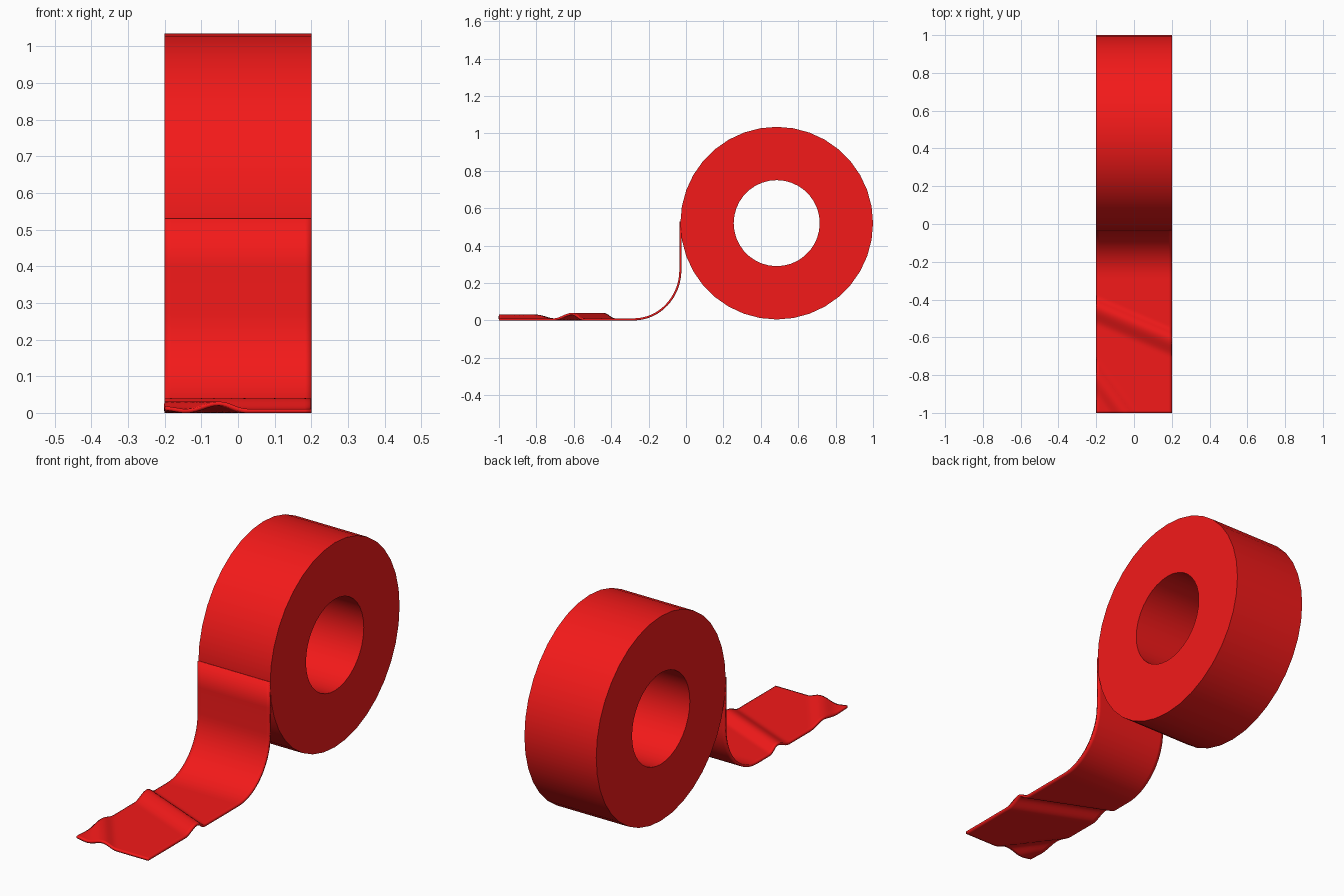
import bpy, bmesh, math

if "Cube" in bpy.data.objects:
    bpy.data.objects.remove(bpy.data.objects["Cube"])

red = bpy.data.materials.new("red")
red.diffuse_color = (0.9, 0.01, 0.01, 1)
red.use_nodes = True
red.node_tree.nodes["Principled BSDF"].inputs["Base Color"].default_value = red.diffuse_color

HALF_W = 0.2                     # half width of the tape
CY, CZ, R_OUT, R_IN = 0.485, 0.52, 0.515, 0.23
THICK = 0.011


def finish(bm, name):
    bmesh.ops.recalc_face_normals(bm, faces=bm.faces)
    mesh = bpy.data.meshes.new(name)
    bm.to_mesh(mesh)
    bm.free()
    obj = bpy.data.objects.new(name, mesh)
    bpy.context.collection.objects.link(obj)
    mesh.materials.append(red)
    bpy.ops.object.select_all(action='DESELECT')
    obj.select_set(True)
    bpy.context.view_layer.objects.active = obj
    bpy.ops.object.shade_smooth_by_angle(angle=math.radians(35))
    return obj


# Roll: rectangular section swept round the x axis
bm = bmesh.new()
N = 36
rings = []
for i in range(N):
    a = 2 * math.pi * i / N
    rings.append([bm.verts.new((x, CY + r * math.cos(a), CZ + r * math.sin(a)))
                  for x, r in ((-HALF_W, R_IN), (HALF_W, R_IN),
                               (HALF_W, R_OUT), (-HALF_W, R_OUT))])
for i in range(N):
    a, b = rings[i], rings[(i + 1) % N]
    for k in range(4):
        bm.faces.new((a[k], a[(k + 1) % 4], b[(k + 1) % 4], b[k]))
finish(bm, "tape_roll")


# Wrinkles: smooth bumps running diagonally across the loose end
def bump(d, front, back, height):
    t = d / (front if d < 0 else back)
    return height * 0.5 * (1 + math.cos(math.pi * t)) if abs(t) < 1 else 0


def wrinkle(x, y):
    fold = bump((y + 0.525 + 0.425 * x) * 0.92, 0.09, 0.055, 0.029)
    corner = bump(0.8 * (x + 0.05) + 0.6 * (y + 1), 0.07, 0.06, 0.02)
    tip = 0.008 * max(0, -0.15 - x) / 0.05 * max(0, (-0.85 - y) / 0.15)
    return fold + corner + tip


# Loose strip: hangs from the roll, bends, then lies flat with wrinkles
z0 = THICK / 2
path = [(-0.03, 0.53), (-0.03, 0.40)]
for i in range(17):
    a = math.pi / 2 * i / 16
    path.append((-0.28 + 0.25 * math.cos(a), z0 + 0.265 - 0.265 * math.sin(a)))
path += [(-0.28 - 0.72 * i / 60, z0) for i in range(1, 61)]

bm = bmesh.new()
COLS = 24
rows = []
for y, z in path:
    xs = [-HALF_W + 2 * HALF_W * j / COLS for j in range(COLS + 1)]
    rows.append([bm.verts.new((x, y, z + (wrinkle(x, y) if y < -0.28 else 0)))
                 for x in xs])
for a, b in zip(rows, rows[1:]):
    for j in range(COLS):
        bm.faces.new((a[j], a[j + 1], b[j + 1], b[j]))
strip = finish(bm, "loose_tape")
solid = strip.modifiers.new("thickness", 'SOLIDIFY')
solid.thickness = THICK
solid.offset = 0
